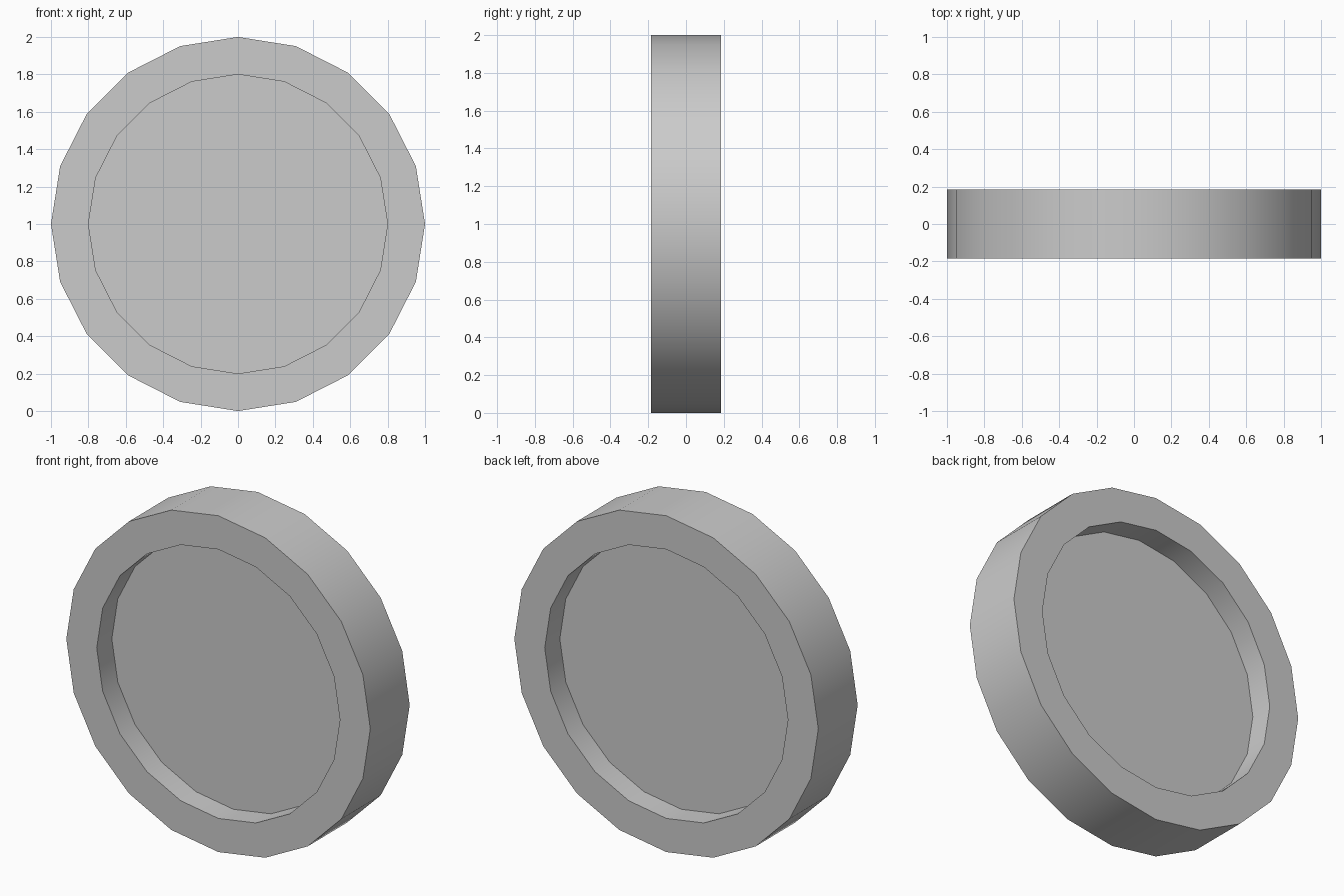
import bpy, bmesh, math
from mathutils import Matrix

if "Cube" in bpy.data.objects:
    bpy.data.objects.remove(bpy.data.objects["Cube"])

SIDES, RADIUS, WIDTH = 20, 1.0, 0.37
RIM, RECESS = 0.2, 0.142

bm = bmesh.new()
# wheel body: 20-sided disc lying along the y axis
bmesh.ops.create_cone(bm, cap_ends=True, segments=SIDES, radius1=RADIUS,
                      radius2=RADIUS, depth=WIDTH,
                      matrix=Matrix.Translation((0, 0, RADIUS)) @ Matrix.Rotation(math.pi / 2, 4, 'X'))

# sunken hub on both faces: inset to the rim, then push a straight-walled recess
for cap in [f for f in bm.faces if len(f.verts) == SIDES]:
    inward = -cap.normal.copy()
    centre = cap.calc_center_median()
    bmesh.ops.inset_region(bm, faces=[cap], thickness=0.1)
    scale = (RADIUS - RIM) / (cap.verts[0].co - centre).length
    for v in cap.verts:
        v.co = centre + (v.co - centre) * scale
    floor = bmesh.ops.extrude_discrete_faces(bm, faces=[cap])['faces'][0]
    bmesh.ops.translate(bm, verts=floor.verts, vec=inward * RECESS)

bmesh.ops.recalc_face_normals(bm, faces=bm.faces)
mesh = bpy.data.meshes.new("wheel")
bm.to_mesh(mesh)
bm.free()
wheel = bpy.data.objects.new("wheel", mesh)
bpy.context.collection.objects.link(wheel)

# smooth tread, sharp rim edges
bpy.context.view_layer.objects.active = wheel
wheel.select_set(True)
bpy.ops.object.shade_smooth_by_angle(angle=math.radians(30))
